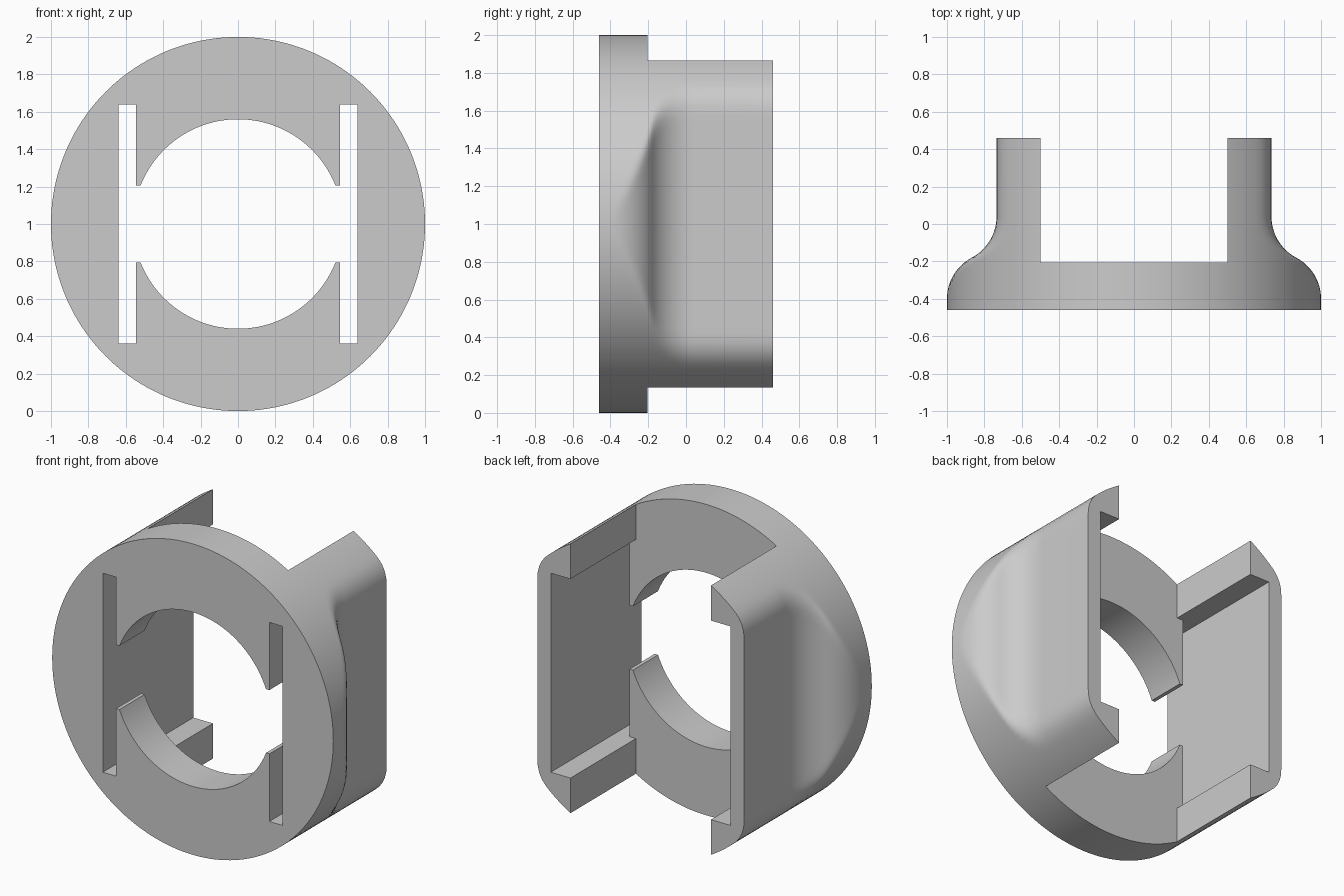
import bpy
import bmesh
from math import sin, cos, pi, sqrt, atan2, radians
from mathutils import Matrix

old = bpy.data.objects.get("Cube")
if old:
    bpy.data.objects.remove(old)

FRONT, BACK, FLOOR = -0.46, 0.46, -0.205   # front face, wall ends, rear face of plate
FLAT, FILLET = 0.735, 0.2                  # half width of the grip flats, corner radius
SIDES = 160

grey = bpy.data.materials.new("plain grey")
grey.use_nodes = True
colour = (0.6, 0.6, 0.6, 1)
grey.diffuse_color = colour
grey.node_tree.nodes["Principled BSDF"].inputs["Base Color"].default_value = colour


def make_object(name, bm):
    bmesh.ops.recalc_face_normals(bm, faces=bm.faces)
    mesh = bpy.data.meshes.new(name)
    bm.to_mesh(mesh)
    bm.free()
    mesh.materials.append(grey)
    obj = bpy.data.objects.new(name, mesh)
    bpy.context.collection.objects.link(obj)
    return obj


def box(name, x0, x1, y0, y1, half_z):
    bm = bmesh.new()
    centre = Matrix.Translation(((x0 + x1) / 2, (y0 + y1) / 2, 1))
    size = Matrix.Diagonal((x1 - x0, y1 - y0, 2 * half_z, 1))
    bmesh.ops.create_cube(bm, size=1, matrix=centre @ size)
    return make_object(name, bm)


def radius(angle, w):
    """Unit circle trimmed by the flats x = +-w, with filleted corners."""
    dx, dz = abs(cos(angle)), abs(sin(angle))
    cx = w - FILLET
    cz = sqrt(max(0, (1 - FILLET) ** 2 - cx ** 2))
    if dz * w <= dx * cz:
        return w / dx
    if atan2(dz, dx) < atan2(cz, cx):
        b = dx * cx + dz * cz
        return b + sqrt(b * b - cx * cx - cz * cz + FILLET ** 2)
    return 1


# Side profile: straight rim, S-curve, straight grip flat
turn = 2 * atan2(0.1325, 0.22)
r = 0.1325 / (1 - cos(turn))
steps = 12
profile = [(FRONT, 1)]
profile += [(-0.4 + r * sin(turn * i / steps), 1 - r + r * cos(turn * i / steps))
            for i in range(steps + 1)]
profile += [(0.04 - r * sin(turn * i / steps), FLAT + r - r * cos(turn * i / steps))
            for i in range(steps - 1, -1, -1)]
profile += [(BACK, FLAT)]

# Solid body lofted along y
bm = bmesh.new()
rings = []
for y, w in profile:
    ring = []
    for i in range(SIDES):
        a = 2 * pi * i / SIDES
        d = radius(a, w)
        ring.append(bm.verts.new((d * cos(a), y, 1 + d * sin(a))))
    rings.append(ring)
for a, b in zip(rings, rings[1:]):
    for i in range(SIDES):
        j = (i + 1) % SIDES
        bm.faces.new((a[i], a[j], b[j], b[i]))
bm.faces.new(rings[0])
bm.faces.new(rings[-1])
body = make_object("slotted_ring_body", bm)

# Cutters: rear channel, wall pockets, plate slots, side notches, round opening
cutters = [
    box("channel_cutter", -0.5, 0.5, FLOOR, 1, 1.2),
    box("pocket_cutter", -0.64, 0.64, FLOOR, 1, 0.64),
    box("left_slot_cutter", 0.545, 0.64, -1, 0.3, 0.64),
    box("right_slot_cutter", -0.64, -0.545, -1, 0.3, 0.64),
    box("notch_cutter", -0.6, 0.6, -1, 0.2, 0.205),
]
bm = bmesh.new()
bmesh.ops.create_cone(bm, cap_ends=True, segments=128, radius1=0.56, radius2=0.56, depth=2,
                      matrix=Matrix.Translation((0, -0.9, 1)) @ Matrix.Rotation(pi / 2, 4, 'X'))
cutters.append(make_object("opening_cutter", bm))

bpy.ops.object.select_all(action='DESELECT')
bpy.context.view_layer.objects.active = body
body.select_set(True)
for cutter in cutters:
    cutter.hide_render = True
    cut = body.modifiers.new(cutter.name, 'BOOLEAN')
    cut.operation = 'DIFFERENCE'
    cut.solver = 'EXACT'
    cut.object = cutter
    bpy.ops.object.modifier_apply(modifier=cut.name)
    bpy.data.objects.remove(cutter)

bpy.ops.object.shade_smooth_by_angle(angle=radians(25))
